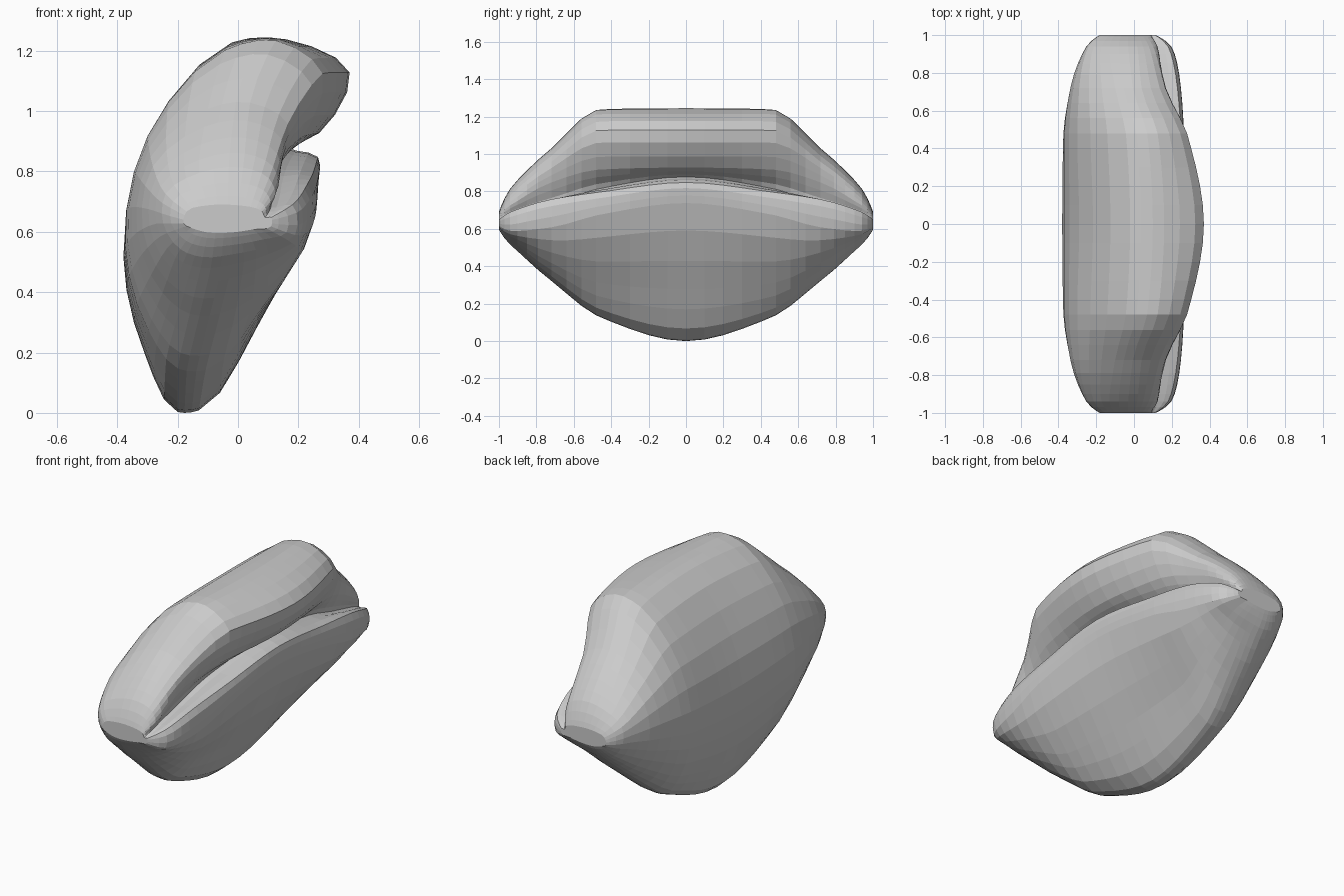
import bpy, bmesh
from math import asin
from mathutils import Vector

if "Cube" in bpy.data.objects:
    bpy.data.objects.remove(bpy.data.objects["Cube"])

# Key cross-sections (x, z) at increasing distance from the middle.
# Order: bottom (2), back (3), top (2), upper lip (2), crease, lower lip (2), lower face
KEYS = {
    0.00: [(-.13, .01), (-.2, .005), (-.31, .2), (-.38, .52), (-.29, .92), (-.02, 1.23), (.16, 1.24),
           (.37, 1.13), (.27, .93), (.17, .88), (.265, .85), (.26, .74), (.06, .28)],
    0.45: [(-.11, .13), (-.2, .135), (-.30, .27), (-.375, .55), (-.30, .92), (-.04, 1.21), (.13, 1.24),
           (.29, 1.13), (.22, .92), (.13, .82), (.25, .8), (.26, .68), (.06, .31)],
    0.72: [(-.06, .33), (-.16, .33), (-.25, .4), (-.335, .6), (-.29, .85), (-.1, 1.01), (.04, 1.03),
           (.165, .96), (.15, .85), (.11, .74), (.23, .76), (.24, .61), (.1, .42)],
    0.92: [(-.02, .51), (-.12, .5), (-.2, .53), (-.26, .63), (-.25, .74), (-.13, .82), (.02, .84),
           (.11, .8), (.13, .74), (.11, .69), (.19, .7), (.2, .59), (.1, .54)],
    1.00: [(-.02, .6), (-.1, .6), (-.14, .61), (-.18, .63), (-.17, .67), (-.1, .69), (0, .69),
           (.06, .68), (.08, .67), (.09, .65), (.11, .65), (.11, .62), (.05, .61)],
}


def hermite(a, b, ma, mb, u):
    return (a * (2*u**3 - 3*u**2 + 1) + ma * (u**3 - 2*u**2 + u)
            + b * (3*u**2 - 2*u**3) + mb * (u**3 - u**2))


def monotone(ts, vs, t):
    """Smooth interpolation without overshoot, level at both ends."""
    d = [(b - a) / (t1 - t0) for a, b, t0, t1 in zip(vs, vs[1:], ts, ts[1:])]
    m = [0] + [2*a*b / (a + b) if a * b > 0 else 0 for a, b in zip(d, d[1:])] + [0]
    i = max(k for k in range(len(ts) - 1) if ts[k] <= t + 1e-9)
    h = ts[i + 1] - ts[i]
    return hermite(vs[i], vs[i + 1], m[i] * h, m[i + 1] * h, (t - ts[i]) / h)


def section(y):
    """Smooth outline at distance |y| from the middle."""
    ts = [asin(k) for k in KEYS]
    cols = list(zip(*KEYS.values()))
    ring = [Vector([monotone(ts, [p[c] for p in col], asin(abs(y))) for c in (0, 1)])
            for col in cols]
    n, out = len(ring), []
    for j in range(n):
        p, q, r, s = (ring[(j + d) % n] for d in (-1, 0, 1, 2))
        a, b, c = ((v - w).length ** .8 + 1e-4 for v, w in ((q, p), (r, q), (s, r)))
        mq = ((q - p) / a * b + (r - q) / b * a) / (a + b) * b
        mr = ((r - q) / b * c + (s - r) / c * b) / (b + c) * b
        out += [hermite(q, r, mq, mr, i / 3) for i in range(3)]
    return out


# Loft the mirrored sections into one closed body
half = [0, .1, .2, .3, .4, .48, .56, .64, .72, .79, .85, .9, .94, .97, .99, 1]
stations = [-y for y in half[:0:-1]] + half
bm = bmesh.new()
rings = [[bm.verts.new((p.x, y, p.y)) for p in section(y)] for y in stations]
for a, b in zip(rings, rings[1:]):
    for k in range(len(a)):
        m = (k + 1) % len(a)
        bm.faces.new((a[k], a[m], b[m], b[k]))
bm.faces.new(rings[0])
bm.faces.new(rings[-1][::-1])
bmesh.ops.recalc_face_normals(bm, faces=bm.faces)

# Rest the body on the ground
low = min(v.co.z for v in bm.verts)
bmesh.ops.translate(bm, verts=bm.verts, vec=(0, 0, -low))

mesh = bpy.data.meshes.new("folded_lip_shell")
bm.to_mesh(mesh)
bm.free()
body = bpy.data.objects.new("folded_lip_shell", mesh)
bpy.context.collection.objects.link(body)
